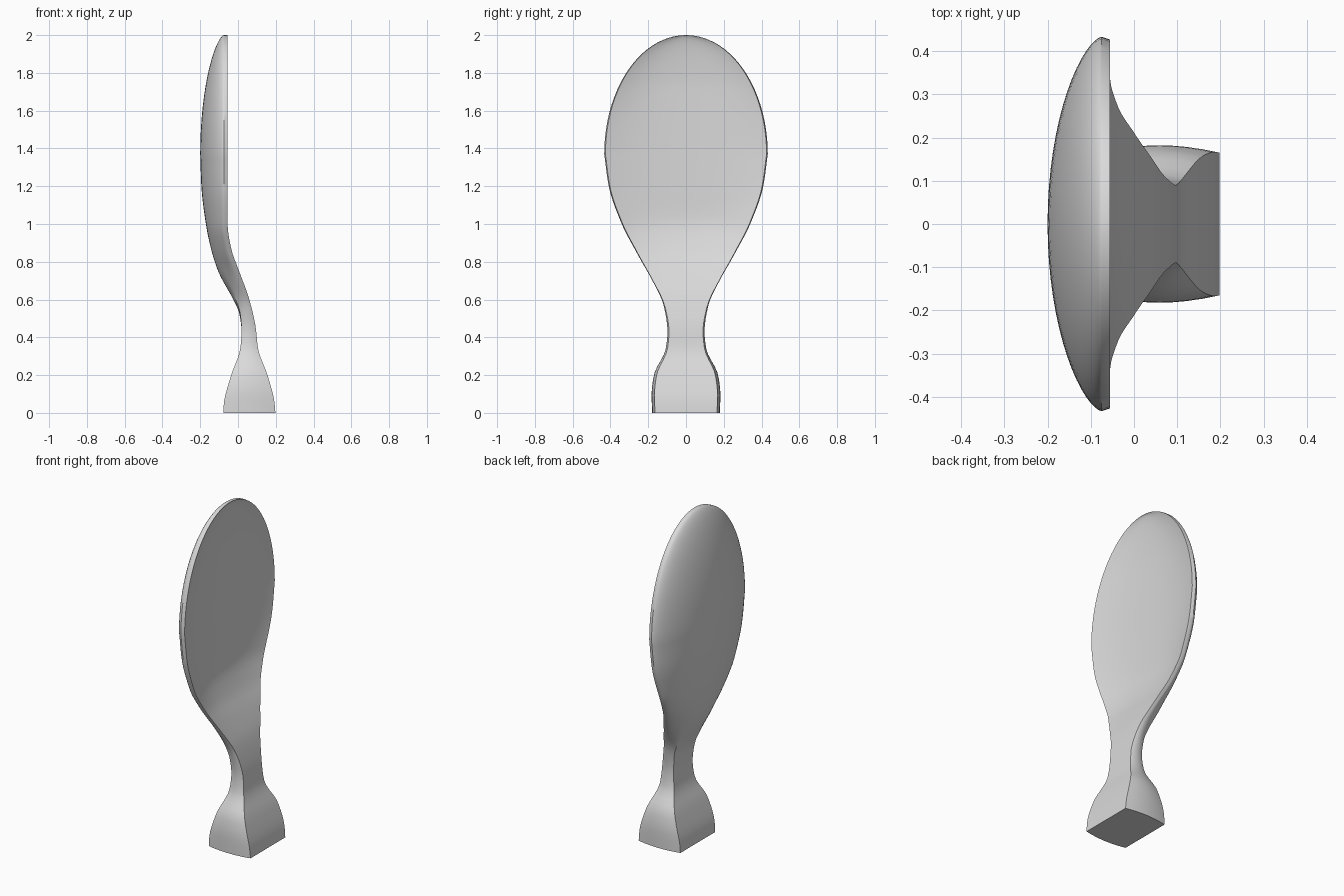
import bpy
import bmesh
import math

cube = bpy.data.objects.get("Cube")
if cube:
    bpy.data.objects.remove(cube, do_unlink=True)

grey = bpy.data.materials.new("plain_grey")
grey.use_nodes = True
colour = (0.7, 0.7, 0.7, 1.0)
grey.diffuse_color = colour
grey.node_tree.nodes["Principled BSDF"].inputs["Base Color"].default_value = colour

# Profiles as (height, value) pairs, from the foot up to the widest point
MID, TOP = 1.37, 2.0
HALF_WIDTH = [(0, .18), (.1, .182), (.2, .17), (.34, .107), (.43, .098), (.56, .118),
              (.7, .18), (.85, .262), (1, .34), (1.2, .409), (MID, .433)]
FRONT = [(0, .198), (.05, .194), (.2, .156), (.34, .106), (.45, .094), (.6, .06),
         (.75, .006), (.87, -.036), (1, -.055), (MID, -.055)]
BACK = [(0, -.078), (.04, -.076), (.2, -.036), (.34, .012), (.43, .019), (.53, .006),
        (.6, -.025), (.75, -.105), (.87, -.143), (1, -.17), (1.2, -.194), (MID, -.2)]


def sample(profile, z):
    """Smooth monotone curve through the profile points."""
    slopes = [(b[1] - a[1]) / (b[0] - a[0]) for a, b in zip(profile, profile[1:])]
    tangents = [slopes[0]]
    for a, b in zip(slopes, slopes[1:]):
        tangents.append(2 * a * b / (a + b) if a * b > 0 else 0)
    tangents.append(slopes[-1])
    for i, (a, b) in enumerate(zip(profile, profile[1:])):
        if z <= b[0] + 1e-6:
            h = b[0] - a[0]
            t = (z - a[0]) / h
            s = t * t * (3 - 2 * t)
            return (a[1] * (1 - s) + b[1] * s
                    + h * t * (1 - t) ** 2 * tangents[i]
                    - h * t * t * (1 - t) * tangents[i + 1])
    return profile[-1][1]


def smoothstep(low, high, value):
    t = max(0, min(1, (value - low) / (high - low)))
    return t * t * (3 - 2 * t)


def section(z, count=16):
    """Closed outline at one height: shallow front, thin rim and rounded or boxy back."""
    if z <= MID:
        w, xf, xb = (sample(p, z) for p in (HALF_WIDTH, FRONT, BACK))
    else:
        dome = max(0, 1 - ((z - MID) / (TOP - MID)) ** 2)
        w, xf, xb = .433 * math.sqrt(dome), -.055, -.075 - .125 * dome ** .65
    boxy = 1 - smoothstep(.42, .8, z)
    inner = w * (.985 - .07 * boxy)
    dish = .04 * smoothstep(.6, 1.1, z) * min(1, w / .35)
    points = []
    # Dished front face
    for i in range(count + 1):
        t = math.sin(math.pi * (i / count - .5))
        points.append((xf - dish * (1 - abs(t) ** 2.5), inner * t, z))
    # Back, from the left rim round to the other
    rim = xf - .02 * (1 - boxy)
    for i in range(2 * count + 1):
        s = 1 - i / count
        a = s * math.pi / 2
        bowl = (rim - (rim - xb) * max(0, math.cos(a)) ** 1.3, w * math.sin(a))
        if abs(s) > .5:
            v = 2 * (1 - abs(s))
            side = w * (.915 + .34 * v * (1 - v))
            box = (xf + (xb - xf) * v, math.copysign(side, s))
        else:
            box = (xb, .915 * w * 2 * s)
        x, y = (p + (q - p) * boxy for p, q in zip(bowl, box))
        points.append((x, y, z))
    return points


# Heights: even up to the widest point, then closing towards the tip
heights = [MID * i / 44 for i in range(45)]
heights += [MID + (TOP - MID) * math.sin(math.pi / 2 * i / 22) for i in range(1, 23)]

# Paddle, neck and foot as one loft
bm = bmesh.new()
rings = [[bm.verts.new(p) for p in section(z)] for z in heights]
for low, high in zip(rings, rings[1:]):
    for i in range(len(low)):
        j = (i + 1) % len(low)
        bm.faces.new((low[i], low[j], high[j], high[i]))
bm.faces.new(rings[0][::-1])
bmesh.ops.remove_doubles(bm, verts=bm.verts, dist=.0004)
bmesh.ops.recalc_face_normals(bm, faces=bm.faces)
mesh = bpy.data.meshes.new("paddle_body")
bm.to_mesh(mesh)
bm.free()
mesh.materials.append(grey)
body = bpy.data.objects.new("paddle_body", mesh)
bpy.context.collection.objects.link(body)

# Smooth surfaces with crisp rim and foot corners
bpy.ops.object.select_all(action="DESELECT")
body.select_set(True)
bpy.context.view_layer.objects.active = body
bpy.ops.object.shade_smooth_by_angle(angle=math.radians(35))
